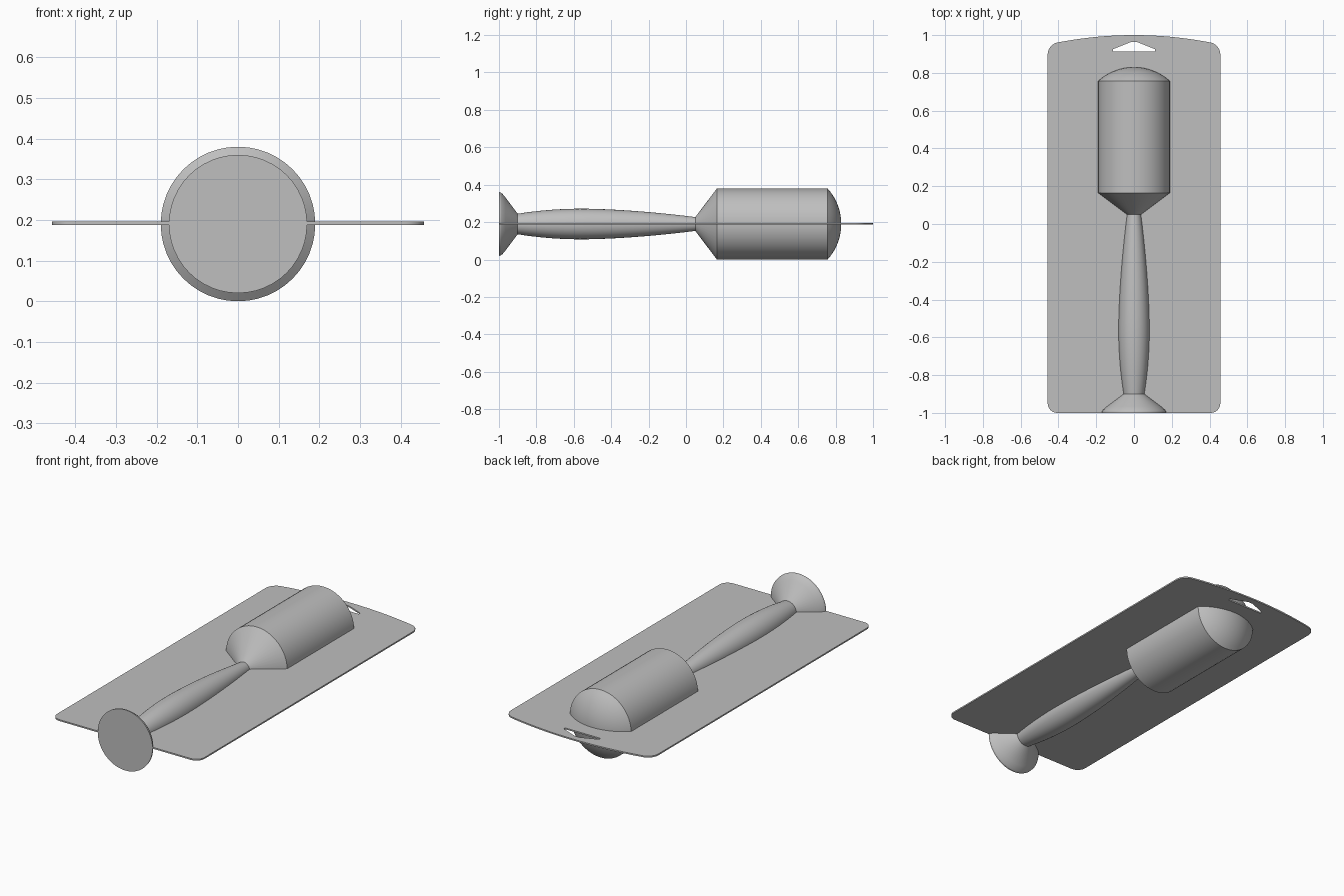
import bpy, bmesh
from math import pi, sin, cos, radians
from mathutils import Matrix, Vector

cube = bpy.data.objects.get("Cube")
if cube:
    bpy.data.objects.remove(cube, do_unlink=True)

AXIS_Z = 0.19
SEGMENTS = 48

grey = bpy.data.materials.new("light grey")
grey.use_nodes = True
colour = (0.52, 0.52, 0.52, 1)
grey.diffuse_color = colour
grey.node_tree.nodes["Principled BSDF"].inputs["Base Color"].default_value = colour


def smooth(obj):
    bpy.ops.object.select_all(action="DESELECT")
    obj.select_set(True)
    bpy.context.view_layer.objects.active = obj
    bpy.ops.object.shade_smooth_by_angle(angle=radians(25))


def lathe(name, profile):
    """Spin (y, radius) points about the long axis; radius 0 closes an end."""
    bm = bmesh.new()
    verts = [bm.verts.new((r, y, 0)) for y, r in profile]
    edges = [bm.edges.new(pair) for pair in zip(verts, verts[1:])]
    bmesh.ops.spin(bm, geom=verts + edges, cent=(0, 0, 0), axis=(0, 1, 0),
                   angle=2 * pi, steps=SEGMENTS, use_duplicate=False)
    bmesh.ops.remove_doubles(bm, verts=bm.verts, dist=0.0001)
    bmesh.ops.recalc_face_normals(bm, faces=bm.faces)
    mesh = bpy.data.meshes.new(name)
    bm.to_mesh(mesh)
    bm.free()
    mesh.materials.append(grey)
    obj = bpy.data.objects.new(name, mesh)
    obj.location.z = AXIS_Z
    bpy.context.collection.objects.link(obj)
    smooth(obj)
    return obj


# Flared foot with a flat end and a softly rounded rim
lathe("flared_foot", [(-1, 0), (-1, 0.17), (-0.992, 0.169), (-0.983, 0.163),
                      (-0.965, 0.142), (-0.9, 0.055), (-0.9, 0)])

# Handle that swells, then tapers towards the head
start, peak, end = -0.9, -0.56, 0.05
handle = [(start, 0)]
for i in range(21):
    y = start + (end - start) * i / 20
    if y < peak:
        r = 0.082 - 0.027 * ((peak - y) / (peak - start)) ** 2
    else:
        r = 0.082 - 0.045 * ((y - peak) / (end - peak)) ** 1.7
    handle.append((y, r))
lathe("handle", handle + [(end, 0)])

# Head: cone, cylinder and spherical cap
cap_base, cap_height, head_r = 0.757, 0.073, 0.19
ball = (head_r ** 2 + cap_height ** 2) / (2 * cap_height)
head = [(end, 0), (end, 0.037), (0.165, head_r)]
for i in range(11):
    r = head_r * (1 - i / 10)
    head.append((cap_base + cap_height - ball + (ball * ball - r * r) ** 0.5, r))
lathe("head", head)

# Backing card with rounded corners, bowed top edge and a hanging hole
half, corner = 0.457, 0.05


def top_edge(x):
    return 1 - 0.05 * (x / half) ** 2


right = []
for i in range(7):
    a = -pi / 2 + pi / 2 * i / 6
    right.append((half - corner + corner * cos(a), -1 + corner + corner * sin(a)))
for i in range(7):
    a = pi / 2 * i / 6
    x = half - corner + corner * cos(a)
    right.append((x, top_edge(x) - corner + corner * sin(a)))
right += [(x, top_edge(x)) for x in [(half - corner) * (1 - i / 10) for i in range(1, 10)]]
outline = right + [(0, 1)] + [(-x, y) for x, y in reversed(right)]
hole = [(-0.11, 0.913), (0.11, 0.913), (0.11, 0.926), (0.015, 0.964),
        (-0.015, 0.964), (-0.11, 0.926)]

curve = bpy.data.curves.new("backing_card", "CURVE")
curve.dimensions = "2D"
curve.fill_mode = "BOTH"
curve.extrude = 0.004
for points in (outline, hole):
    spline = curve.splines.new("POLY")
    spline.points.add(len(points) - 1)
    for point, (x, y) in zip(spline.points, points):
        point.co = (x, y, 0, 1)
    spline.use_cyclic_u = True
curve.materials.append(grey)
card = bpy.data.objects.new("backing_card", curve)
card.location.z = 0.192
bpy.context.collection.objects.link(card)
bpy.ops.object.select_all(action="DESELECT")
card.select_set(True)
bpy.context.view_layer.objects.active = card
bpy.ops.object.convert(target="MESH")
card = bpy.context.view_layer.objects.active
bm = bmesh.new()
bm.from_mesh(card.data)
bmesh.ops.remove_doubles(bm, verts=bm.verts, dist=0.0001)
bmesh.ops.recalc_face_normals(bm, faces=bm.faces)
bm.to_mesh(card.data)
bm.free()
smooth(card)
